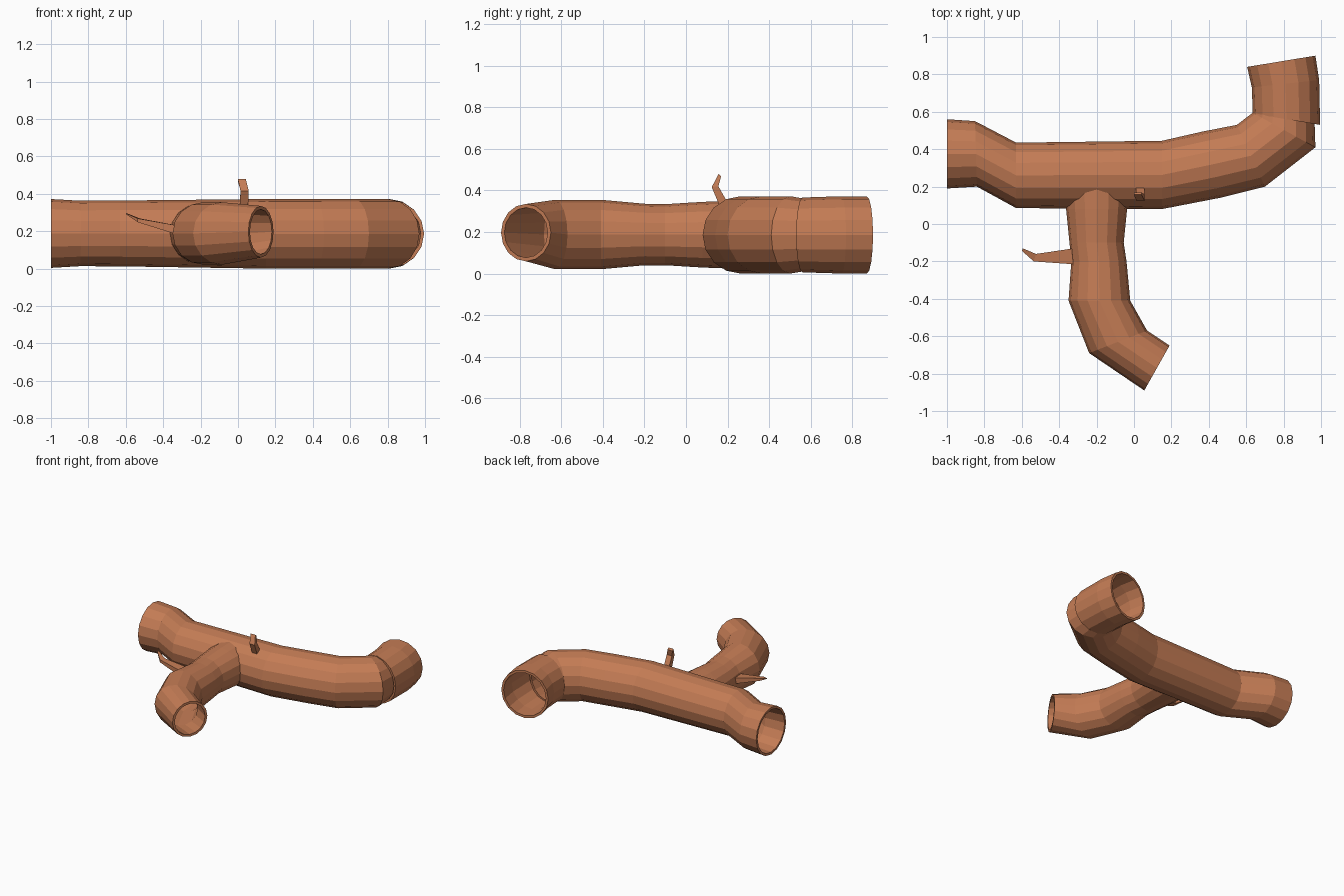
import bpy, bmesh, math
from mathutils import Vector

bark = bpy.data.materials.new("bark")
bark.diffuse_color = (0.55, 0.20, 0.09, 1)
SIDES = 16


def loft(name, rings, sides, wall=0.0):
    """Skin rings of (centre, half axis u, half axis v); wall > 0 makes a hollow pipe."""
    bm = bmesh.new()

    def loop(c, u, v, inset):
        u, v = u * (1 - inset / u.length), v * (1 - inset / v.length)
        off = math.pi / 4 if sides == 4 else 0
        k = math.sqrt(2) if sides == 4 else 1
        angles = [off + 2 * math.pi * i / sides for i in range(sides)]
        return [bm.verts.new(c + (u * math.cos(a) + v * math.sin(a)) * k) for a in angles]

    loops = [loop(*r, 0) for r in rings]
    if wall:
        loops += [loop(*r, wall) for r in reversed(rings)] + [loops[0]]
    else:
        bm.faces.new(loops[0])
        bm.faces.new(loops[-1])
    for a, b in zip(loops, loops[1:]):
        for i in range(sides):
            j = (i + 1) % sides
            bm.faces.new((a[i], a[j], b[j], b[i]))
    bmesh.ops.recalc_face_normals(bm, faces=bm.faces)
    mesh = bpy.data.meshes.new(name)
    bm.to_mesh(mesh)
    bm.free()
    mesh.materials.append(bark)
    obj = bpy.data.objects.new(name, mesh)
    bpy.context.collection.objects.link(obj)


def pipe(name, outline, wall=0.018):
    """Each row: left x, y, right x, y of the plan outline, centre z, half height."""
    rings = []
    for lx, ly, rx, ry, z, h in outline:
        left, right = Vector((lx, ly, z)), Vector((rx, ry, z))
        rings.append(((left + right) / 2, (right - left) / 2, Vector((0, 0, h))))
    loft(name, rings, SIDES, wall)


# Main hollow trunk
pipe("trunk", [
    (-1.00, 0.56, -1.00, 0.19, 0.188, 0.184),
    (-0.85, 0.55, -0.84, 0.20, 0.188, 0.175),
    (-0.63, 0.435, -0.63, 0.085, 0.188, 0.176),
    (0.15, 0.445, 0.15, 0.08, 0.186, 0.186),
    (0.37, 0.495, 0.46, 0.14, 0.186, 0.186),
    (0.55, 0.53, 0.70, 0.20, 0.186, 0.186),
    (0.635, 0.595, 0.97, 0.41, 0.186, 0.186),
    (0.65, 0.63, 0.965, 0.56, 0.186, 0.170),
])

# Bent end section, slipped over the trunk
pipe("trunk_end", [
    (0.635, 0.59, 0.995, 0.53, 0.186, 0.180),
    (0.63, 0.73, 0.99, 0.77, 0.186, 0.186),
    (0.605, 0.84, 0.97, 0.90, 0.186, 0.186),
])

# Side branch
pipe("branch", [
    (-0.37, 0.19, -0.03, 0.19, 0.187, 0.162),
    (-0.363, 0.08, -0.037, 0.08, 0.187, 0.158),
    (-0.345, -0.10, -0.055, -0.10, 0.187, 0.147),
    (-0.335, -0.20, -0.040, -0.20, 0.188, 0.148),
    (-0.35, -0.41, -0.02, -0.41, 0.188, 0.167),
    (-0.24, -0.69, 0.07, -0.57, 0.188, 0.167),
    (0.055, -0.89, 0.19, -0.65, 0.197, 0.138),
])

# Pointed twig on the side of the branch
V = Vector
loft("side_twig", [
    (V((-0.30, -0.172, 0.200)), V((0, 0.045, 0)), V((0, 0, 0.026))),
    (V((-0.53, -0.180, 0.258)), V((0.006, 0.020, 0)), V((0, 0, 0.010))),
    (V((-0.597, -0.137, 0.293)), V((0.002, 0.007, 0)), V((0, 0, 0.003))),
], 4)

# Crooked twig on top of the trunk
loft("top_twig", [
    (V((0.032, 0.180, 0.335)), V((0.022, 0, 0)), V((0, 0.020, 0.006))),
    (V((0.035, 0.140, 0.418)), V((0.022, 0, 0)), V((0, 0.016, 0.002))),
    (V((0.020, 0.163, 0.474)), V((0.021, 0, 0)), V((0, 0.006, -0.006))),
], 4)
